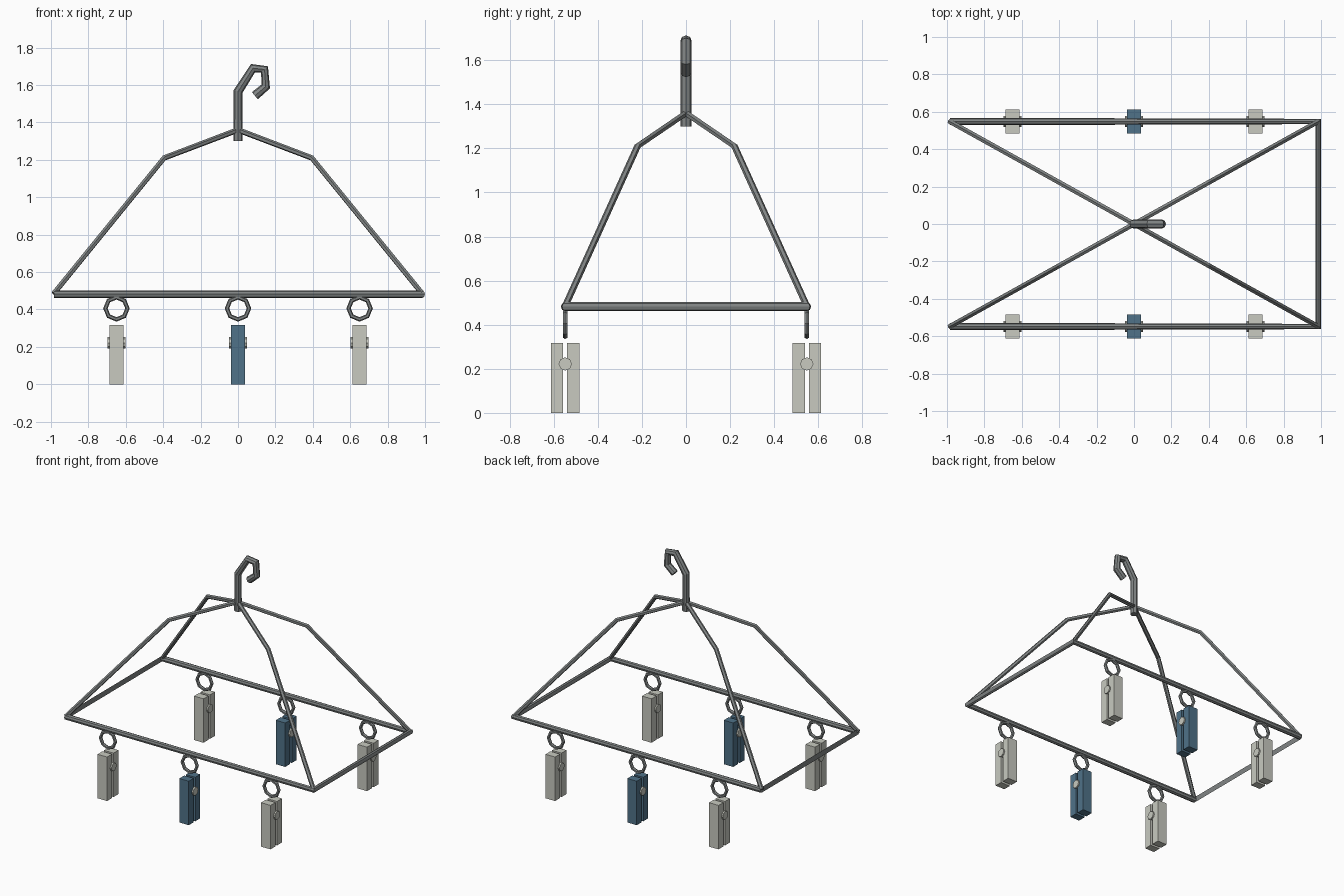
import bpy, bmesh, math
from mathutils import Vector, Matrix

if "Cube" in bpy.data.objects:
    bpy.data.objects.remove(bpy.data.objects["Cube"])


def material(name, rgb):
    m = bpy.data.materials.new(name)
    m.diffuse_color = (*rgb, 1)
    m.use_nodes = True
    m.node_tree.nodes["Principled BSDF"].inputs["Base Color"].default_value = m.diffuse_color
    return m


METAL = material("grey metal", (0.22, 0.235, 0.235))
LIGHT = material("pale grey plastic", (0.58, 0.59, 0.53))
BLUE = material("blue plastic", (0.08, 0.17, 0.25))


def finish(name, bm, mat):
    bmesh.ops.recalc_face_normals(bm, faces=bm.faces)
    me = bpy.data.meshes.new(name)
    bm.to_mesh(me)
    bm.free()
    me.materials.append(mat)
    ob = bpy.data.objects.new(name, me)
    bpy.context.collection.objects.link(ob)
    return ob


def sweep(name, pts, r, sides, ref, close=False):
    """Tube along a path, rings square to the averaged direction."""
    pts = [Vector(p) for p in pts]
    bm, rings = bmesh.new(), []
    for i, p in enumerate(pts):
        t = Vector()
        if i > 0:
            t += (p - pts[i - 1]).normalized()
        if i < len(pts) - 1:
            t += (pts[i + 1] - p).normalized()
        t.normalize()
        u = t.cross(Vector(ref)).normalized()
        v = u.cross(t)
        rings.append([bm.verts.new(p + r * (u * math.cos(a) + v * math.sin(a)))
                      for a in (math.tau * k / sides for k in range(sides))])
    pairs = list(zip(rings, rings[1:]))
    if close:
        pairs.append((rings[-1], rings[0]))
    for a, b in pairs:
        for k in range(sides):
            n = (k + 1) % sides
            bm.faces.new((a[k], a[n], b[n], b[k]))
    if not close:
        bm.faces.new(rings[0])
        bm.faces.new(rings[-1])
    return finish(name, bm, METAL)


def box(bm, center, size):
    bmesh.ops.create_cube(bm, size=1, matrix=Matrix.Translation(center) @ Matrix.Diagonal((*size, 1)))


# Rectangular frame; its closing side on the left is a flat strip
X, Y, Z = 0.985, 0.548, 0.482
sweep("frame", [(-X, -Y, Z), (X, -Y, Z), (X, Y, Z), (-X, Y, Z)], 0.02, 8, (0, 0, 1), True)

# Four bent arms up to the hub
for sx in (-1, 1):
    for sy in (-1, 1):
        sweep("arm", [(sx * X, sy * Y, Z + 0.003), (sx * 0.395, sy * 0.22, 1.21), (0, 0, 1.36)],
              0.015, 6, (sy * Y, -sx * X, 0))

# Stem and hook
sweep("hook", [(0, 0, 1.30), (0, 0, 1.565), (0.08, 0, 1.69), (0.142, 0, 1.683),
               (0.148, 0, 1.592), (0.09, 0, 1.543)], 0.025, 8, (0, 1, 0))

for y in (-Y, Y):
    for x in (-0.65, 0, 0.65):
        # Hanging ring
        ring = [(x + 0.059 * math.cos(a), y, 0.406 + 0.059 * math.sin(a))
                for a in (math.tau * k / 8 for k in range(8))]
        bm = bmesh.new()
        loops = []
        for px, py, pz in ring:
            d = Vector((px - x, 0, pz - 0.406)).normalized()
            loops.append([bm.verts.new(Vector((px, py, pz)) + 0.012 * (d * math.cos(b) + Vector((0, math.sin(b), 0))))
                          for b in (math.tau * k / 6 for k in range(6))])
        for i in range(8):
            a, b = loops[i], loops[(i + 1) % 8]
            for k in range(6):
                n = (k + 1) % 6
                bm.faces.new((a[k], a[n], b[n], b[k]))
        finish("hanging_ring", bm, METAL)

        # Peg halves
        bm = bmesh.new()
        for s in (-1, 1):
            box(bm, (x, y + s * 0.037, 0.158), (0.075, 0.056, 0.316))
        finish("peg_halves", bm, BLUE if x == 0 else LIGHT)

        # Spring pin through the peg
        bm = bmesh.new()
        bmesh.ops.create_cone(bm, cap_ends=True, segments=8, radius1=0.03, radius2=0.03, depth=0.095,
                              matrix=Matrix.Translation((x, y, 0.222)) @ Matrix.Rotation(math.pi / 2, 4, 'Y'))
        finish("spring_pin", bm, LIGHT)
